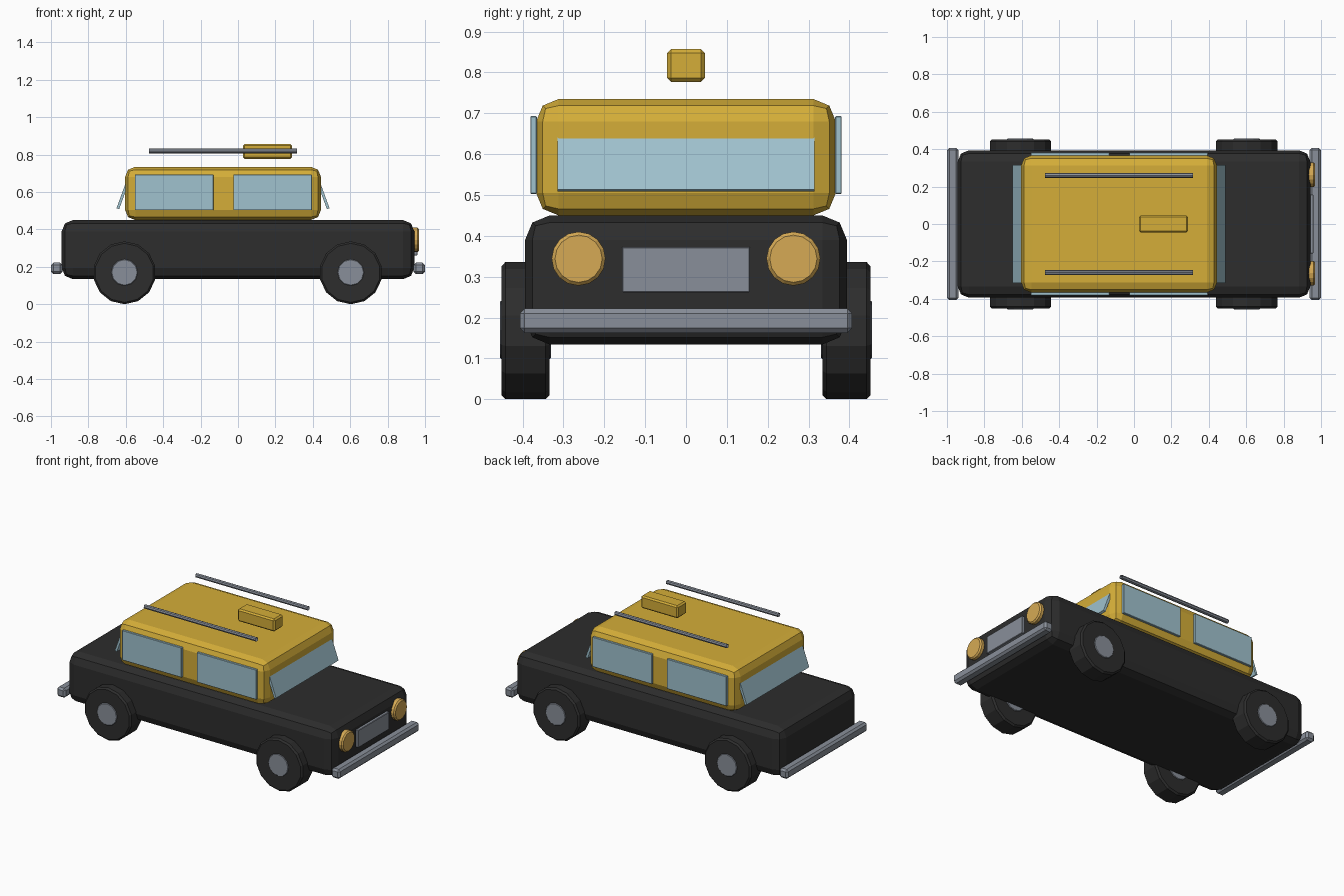
import bpy
import math

if "Cube" in bpy.data.objects:
    bpy.data.objects.remove(bpy.data.objects["Cube"])


def material(name, rgb):
    m = bpy.data.materials.new(name)
    m.diffuse_color = (*rgb, 1)
    m.use_nodes = True
    m.node_tree.nodes["Principled BSDF"].inputs["Base Color"].default_value = m.diffuse_color
    return m


BLACK = material("black", (0.026, 0.026, 0.026))
YELLOW = material("yellow", (0.66, 0.42, 0.04))
GLASS = material("pale blue glass", (0.35, 0.54, 0.62))
LAMP = material("amber lamp", (0.67, 0.40, 0.09))
METAL = material("grey metal", (0.25, 0.275, 0.32))


def finish(o, name, mat, bevel=0, segments=1):
    o.name = name
    o.data.materials.append(mat)
    if bevel:
        b = o.modifiers.new("bevel", 'BEVEL')
        b.width = bevel
        b.segments = segments
        b.limit_method = 'ANGLE'
        b.angle_limit = math.radians(40)
    return o


def box(name, loc, size, mat, bevel=0, segments=1, tilt=0):
    bpy.ops.mesh.primitive_cube_add(size=1, location=loc)
    o = bpy.context.object
    o.scale = size
    bpy.ops.object.transform_apply(location=False, rotation=False, scale=True)
    o.rotation_euler = (0, tilt, 0)
    return finish(o, name, mat, bevel, segments)


def cylinder(name, loc, r, depth, sides, rot, mat, bevel=0, caps='NGON'):
    bpy.ops.mesh.primitive_cylinder_add(vertices=sides, radius=r, depth=depth, location=loc,
                                        rotation=rot, end_fill_type=caps)
    return finish(bpy.context.object, name, mat, bevel)


# Body and cabin
box("body", (0, 0, 0.292), (1.885, 0.788, 0.316), BLACK, 0.06, 2)
box("cabin", (-0.08, 0, 0.5925), (1.048, 0.734, 0.285), YELLOW, 0.055, 2)

# Tilted glass at both ends of the cabin
box("windscreen", (0.45, 0, 0.6), (0.015, 0.63, 0.19), GLASS, tilt=-math.radians(20))
box("rear_window", (-0.61, 0, 0.6), (0.015, 0.63, 0.19), GLASS, tilt=math.radians(20))

for side, label in ((-1, "right"), (1, "left")):
    # Side windows
    for x, end in ((0.185, "front"), (-0.342, "rear")):
        box(f"{end}_{label}_window", (x, side * 0.373, 0.598), (0.42, 0.016, 0.19), GLASS, 0.002)
    # Wheels: tyre and hub
    for x, end in ((0.603, "front"), (-0.607, "rear")):
        turn = (math.pi / 2, 0, 0)
        cylinder(f"{end}_{label}_tyre", (x, side * 0.393, 0.168), 0.168, 0.118, 14, turn, BLACK, 0.01)
        cylinder(f"{end}_{label}_hub", (x, side * 0.393, 0.17), 0.071, 0.126, 12, turn, METAL, 0.003)
    # Headlights
    cylinder(f"{label}_headlight", (0.947, side * 0.263, 0.344), 0.066, 0.042, 16,
             (0, math.pi / 2, 0), LAMP, 0.008)
    # Roof rails, open tubes floating above the roof
    cylinder(f"{label}_roof_rail", (-0.08, side * 0.26, 0.82), 0.013, 0.79, 8,
             (0, math.pi / 2, 0), METAL, caps='NOTHING')

# Grille and bumpers
box("grille", (0.945, 0, 0.317), (0.03, 0.314, 0.112), METAL, 0.003)
for x, end in ((0.969, "front"), (-0.969, "rear")):
    box(f"{end}_bumper", (x, 0, 0.192), (0.06, 0.814, 0.06), METAL, 0.012)

# Roof sign
box("roof_sign", (0.158, 0, 0.817), (0.262, 0.092, 0.08), YELLOW, 0.009)
